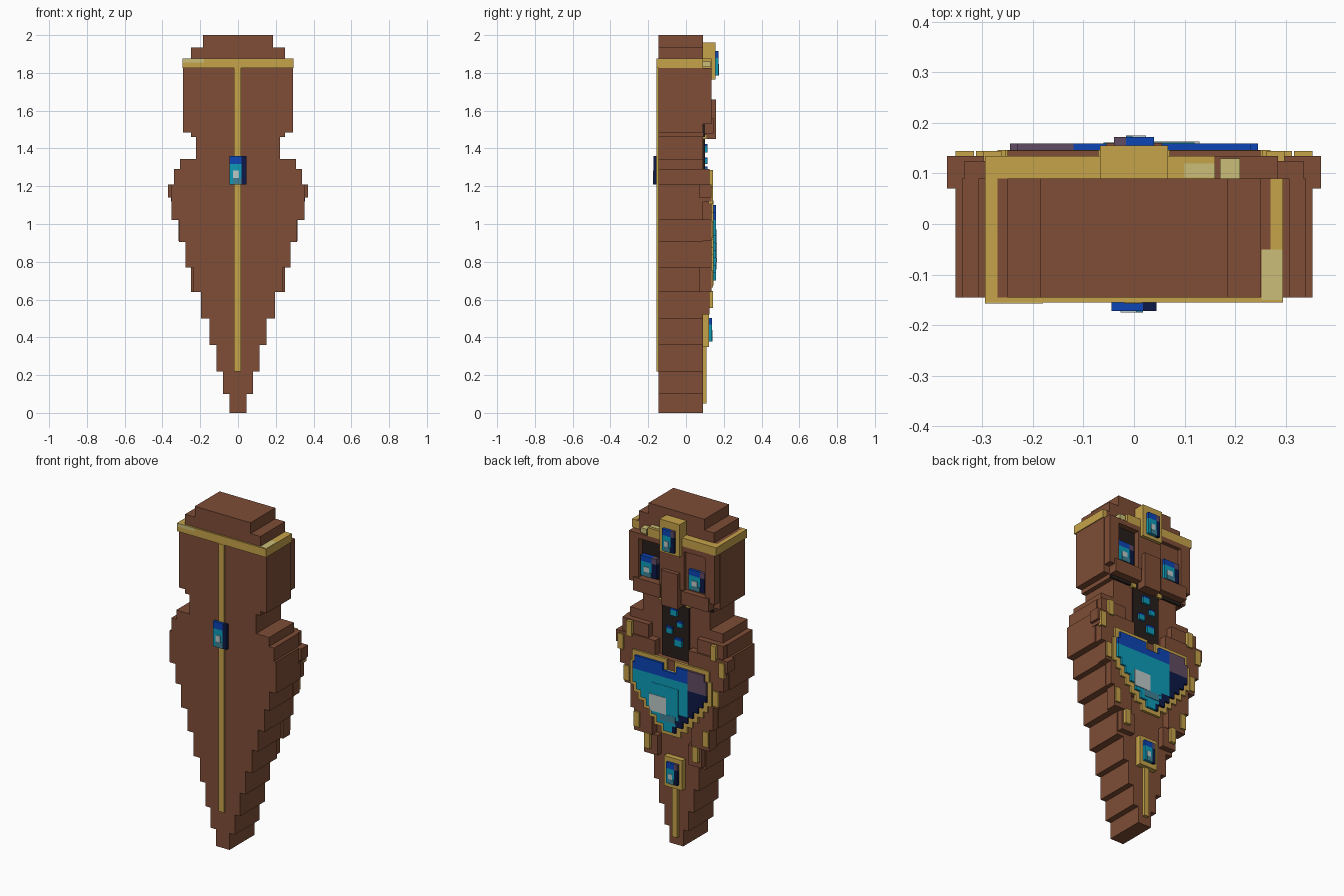
import bpy
import bmesh
from mathutils import Matrix, Vector

old = bpy.data.objects.get("Cube")
if old:
    bpy.data.objects.remove(old, do_unlink=True)

COLOURS = {
    "brown": (0.21, 0.075, 0.037),
    "gold": (0.57, 0.37, 0.07),
    "pale_gold": (0.60, 0.52, 0.19),
    "cyan": (0.004, 0.33, 0.48),
    "blue": (0.004, 0.06, 0.46),
    "navy": (0.004, 0.010, 0.065),
    "purple": (0.12, 0.07, 0.125),
    "dark": (0.02, 0.013, 0.011),
    "white": (0.50, 0.58, 0.58),
    "teal": (0.053, 0.22, 0.30),
}
MATS = {}
for key, rgb in COLOURS.items():
    m = bpy.data.materials.new(key)
    m.use_nodes = True
    m.diffuse_color = (*rgb, 1)
    m.node_tree.nodes["Principled BSDF"].inputs["Base Color"].default_value = (*rgb, 1)
    MATS[key] = m


def part(name, boxes):
    """One object from boxes (colour, x0, x1, y0, y1, z0, z1)."""
    bm = bmesh.new()
    used = []
    for colour, x0, x1, y0, y1, z0, z1 in boxes:
        if colour not in used:
            used.append(colour)
        size = Vector((abs(x1 - x0), abs(y1 - y0), abs(z1 - z0), 1))
        centre = Vector((x0 + x1, y0 + y1, z0 + z1)) / 2
        mat = Matrix.Translation(centre) @ Matrix.Diagonal(size)
        verts = bmesh.ops.create_cube(bm, size=1, matrix=mat)["verts"]
        for f in {f for v in verts for f in v.link_faces}:
            f.material_index = used.index(colour)
    mesh = bpy.data.meshes.new(name)
    bm.to_mesh(mesh)
    bm.free()
    for colour in used:
        mesh.materials.append(MATS[colour])
    obj = bpy.data.objects.new(name, mesh)
    bpy.context.collection.objects.link(obj)
    return obj


def both(colour, x0, x1, *rest):
    """A box and its mirror image across x = 0."""
    return [(colour, x0, x1, *rest), (colour, -x1, -x0, *rest)]


def gem(name, cx, cz, w, h, y0, y1):
    """Block gem with a lit left side, shaded right side and a highlight."""
    r = 1 if y1 < y0 else -1             # viewer's right along x
    t = 0.003 * (1 if y1 > y0 else -1)   # plate thickness
    left, right, split = cx - r * w / 2, cx + r * w / 2, cx + r * w * 0.2
    z0, z1, zt = cz - h / 2, cz + h / 2, cz + h * 0.22
    a, b = cx - r * w * 0.3, cx + r * w * 0.05
    part(name, [
        ("cyan", left, split, y0, y1, z0, zt),
        ("blue", left, split, y0, y1, zt, z1),
        ("navy", split, right, y0, y1, z0, zt),
        ("purple" if r < 0 else "navy", split, right, y0, y1, zt, z1),
        ("white", a, b, y1, y1 + t, cz - h * 0.27, cz - h * 0.02),
        ("teal", a, split, y1, y1 + t, z0, cz - h * 0.27),
    ])


# Stepped casket body: (z0, z1, half width)
FRONT, BACK = -0.145, 0.09
BODY = [(0, 0.1, 0.045), (0.1, 0.22, 0.08), (0.22, 0.36, 0.115), (0.36, 0.5, 0.15),
        (0.5, 0.64, 0.195), (0.64, 0.77, 0.235), (0.77, 0.905, 0.278),
        (0.905, 1.02, 0.312), (1.02, 1.21, 0.353), (1.21, 1.29, 0.34),
        (1.29, 1.345, 0.308), (1.345, 1.46, 0.222), (1.46, 1.485, 0.25),
        (1.485, 1.825, 0.29), (1.825, 1.875, 0.27), (1.875, 1.935, 0.25),
        (1.935, 2.0, 0.185)]
part("body", [("brown", -w, w, FRONT, BACK, a, b) for a, b, w in BODY])

# Raised arms along the back edges: (z0, z1, inner, outer, y1)
ARMS = [(0.52, 0.64, 0.1, 0.19, 0.125), (0.64, 0.77, 0.13, 0.25, 0.135),
        (0.77, 0.91, 0, 0.275, 0.135), (0.91, 1.02, 0, 0.315, 0.135),
        (1.02, 1.12, 0, 0.345, 0.135), (1.14, 1.21, 0.11, 0.37, 0.135),
        (1.12, 1.14, 0.11, 0.355, 0.135), (1.21, 1.29, 0.16, 0.335, 0.125)]
part("arms", [bx for a, b, i, o, y in ARMS for bx in both("brown", i, o, 0.07, y, a, b)])

# Gold studs on the arms: (x, z)
STUDS = [(0.28, 1.24), (0.335, 1.15), (0.295, 0.97), (0.23, 0.71), (0.16, 0.60)]
part("arm_studs", [bx for x, z in STUDS
                   for bx in both("gold", x - 0.018, x + 0.018, 0.12, 0.144, z - 0.045, z + 0.045)])

# Gold head band with pale highlights
band = (1.825, 1.875)
part("head_band", [
    ("gold", -0.295, 0.295, -0.155, FRONT, *band),
    *both("gold", 0.25, 0.295, FRONT, BACK, *band),
    ("gold", -0.295, 0.16, BACK, 0.135, *band),
    ("pale_gold", 0.252, 0.294, -0.15, -0.05, 1.875, 1.877),
    ("pale_gold", 0.1, 0.16, 0.092, 0.12, 1.875, 1.877),
    ("pale_gold", -0.295, -0.18, -0.157, -0.155, 1.855, 1.875),
    ("pale_gold", 0.17, 0.21, BACK, 0.13, 1.83, 1.86),
])

# Front spine stripe and gem
part("spine_stripe", [("gold", -0.02, 0.016, -0.157, FRONT, 0.22, 1.825)])
gem("spine_gem", 0, 1.285, 0.09, 0.15, -0.155, -0.172)

# Face
part("face_shadow", [("dark", -0.25, 0.25, BACK, 0.1, 1.46, 1.81)])
part("face_frame", [
    *both("brown", 0.22, 0.285, BACK, 0.135, 1.53, 1.81),
    *both("brown", 0.07, 0.25, BACK, 0.145, 1.48, 1.56),
    ("brown", -0.08, 0.08, BACK, 0.135, 1.56, 1.825),
    ("brown", -0.285, 0.285, BACK, 0.135, 1.795, 1.825),
    ("brown", -0.22, -0.08, BACK, 0.112, 1.56, 1.8),
])
part("nose", [("brown", -0.055, 0.055, BACK, 0.16, 1.45, 1.66)])
for side, label in ((1, "left"), (-1, "right")):
    gem(label + "_eye", side * 0.16, 1.635, 0.105, 0.12, 0.1, 0.128)

# Forehead jewel
part("brow_plate", [("gold", -0.067, 0.067, BACK, 0.155, 1.765, 1.96)])
gem("brow_gem", 0, 1.85, 0.08, 0.13, 0.155, 0.172)

# Throat panel with pendant gems
part("throat_panel", [("dark", -0.09, 0.09, BACK, 0.1, 1.11, 1.46),
                      *both("gold", 0.075, 0.105, BACK, 0.11, 1.45, 1.475)])
BEADS = [(0.005, 1.40, 0.045), (-0.035, 1.335, 0.035), (0.035, 1.285, 0.04), (-0.025, 1.225, 0.05)]
beads = []
for x, z, s in BEADS:
    beads += [("cyan", x - s / 2, x + s / 2, 0.1, 0.113, z - s / 2, z + s / 4),
              ("blue", x - s / 2, x + s / 2, 0.1, 0.113, z + s / 4, z + s / 2)]
part("throat_beads", beads)

# Heart jewel: stepped rows (z0, z1, inner, half width)
HEART = [(0.70, 0.74, 0, 0.04), (0.74, 0.78, 0, 0.085), (0.78, 0.82, 0, 0.12),
         (0.82, 0.86, 0, 0.155), (0.86, 0.90, 0, 0.19), (0.90, 0.94, 0, 0.22),
         (0.94, 0.98, 0, 0.245), (0.98, 1.02, 0, 0.245), (1.02, 1.06, 0, 0.245),
         (1.06, 1.10, 0.045, 0.23)]
setting, heart = [], []
for z0, z1, i, w in HEART:
    top = z1 + 0.025 if i else z1
    setting += both("gold", max(i - 0.02, 0), w + 0.025, 0.13, 0.146, z0 - 0.025, top)
    lit = "blue" if z0 > 1.0 else "cyan"
    shade = "purple" if z0 > 0.96 else "navy"
    split = min(w, 0.12) if w > 0.13 else w * 0.5
    heart.append((shade, -w, -split, 0.14, 0.159, z0, z1))
    if i:
        heart += [(lit, -split, -i, 0.14, 0.159, z0, z1), (lit, i, w, 0.14, 0.159, z0, z1)]
    else:
        heart.append((lit, -split, w, 0.14, 0.159, z0, z1))
part("heart_setting", setting)
part("heart_gem", heart)
part("heart_facets", [
    ("cyan", -0.06, 0.12, 0.159, 0.161, 0.80, 0.97),
    ("white", 0.02, 0.13, 0.159, 0.163, 0.80, 0.90),
    ("teal", -0.04, 0.06, 0.159, 0.162, 0.76, 0.80),
])

# Lower pendant and its stem
part("pendant_plate", [("gold", -0.06, 0.06, BACK, 0.122, 0.35, 0.53)])
gem("pendant_gem", 0, 0.44, 0.075, 0.125, 0.122, 0.137)
part("pendant_stem", [("gold", -0.016, 0.016, BACK, 0.108, 0.05, 0.35)])
